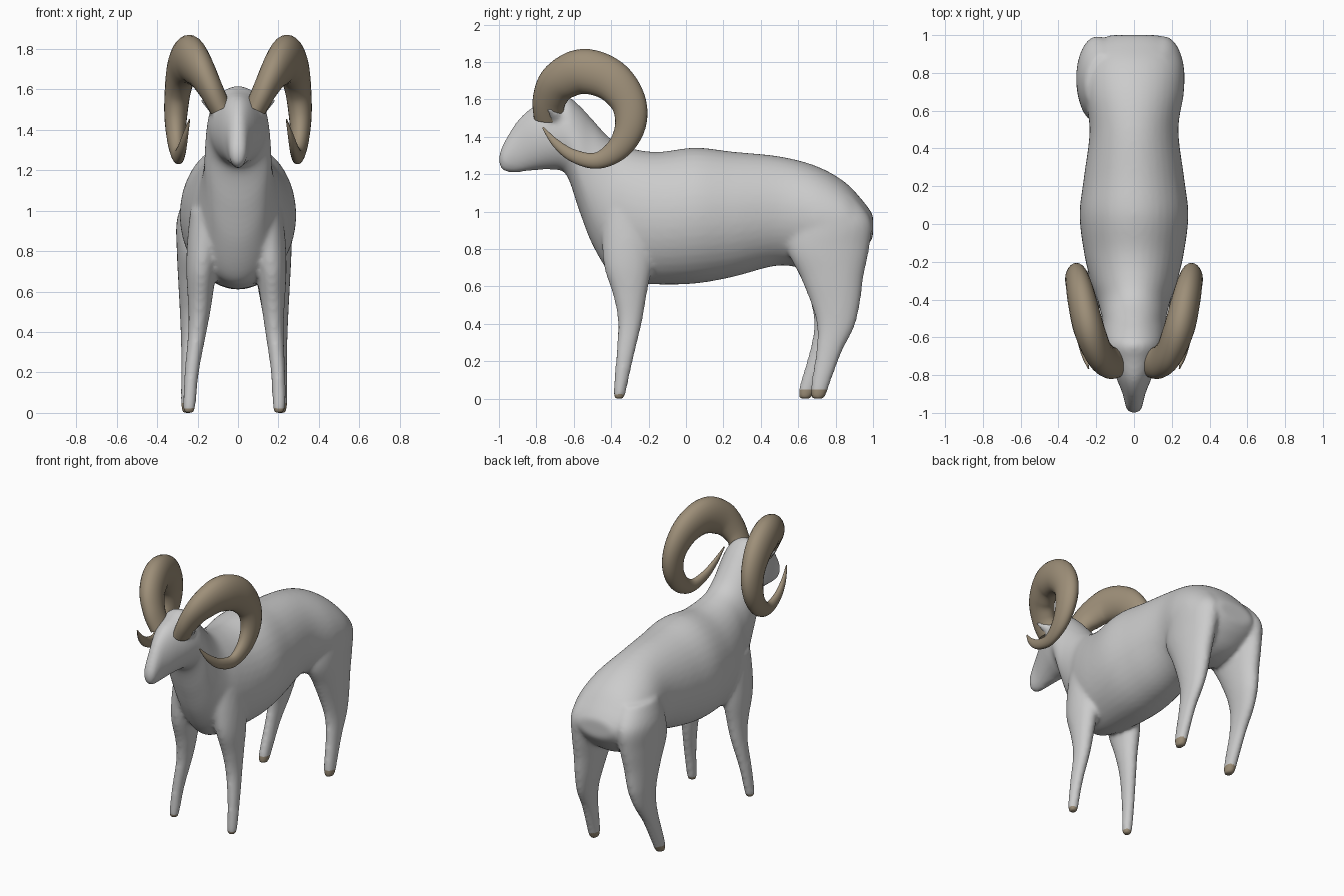
import bpy, bmesh, math
from mathutils import Vector

if "Cube" in bpy.data.objects:
    bpy.data.objects.remove(bpy.data.objects["Cube"])


def material(name, rgb):
    m = bpy.data.materials.new(name)
    m.diffuse_color = (*rgb, 1)
    m.use_nodes = True
    m.node_tree.nodes["Principled BSDF"].inputs["Base Color"].default_value = m.diffuse_color
    return m


def smooth_rows(rows, n=5):
    """Catmull-Rom interpolation between rows of numbers."""
    out = []
    for i in range(len(rows) - 1):
        a, b, c, d = (rows[max(i - 1, 0)], rows[i], rows[i + 1],
                      rows[min(i + 2, len(rows) - 1)])
        for k in range(n):
            t = k / n
            out.append([0.5 * (2 * q + (r - p) * t + (2 * p - 5 * q + 4 * r - s) * t * t
                               + (3 * q - p - 3 * r + s) * t ** 3)
                        for p, q, r, s in zip(a, b, c, d)])
    return out + [list(rows[-1])]


def loft(bm, rings, sides=28):
    """Skin ellipses given as (centre, half axis, half axis)."""
    loops = []
    for c, u, v in rings:
        angles = [2 * math.pi * k / sides for k in range(sides)]
        loops.append([bm.verts.new(c + u * math.cos(a) + v * math.sin(a)) for a in angles])
    faces = [bm.faces.new(loops[0]), bm.faces.new(loops[-1])]
    for p, q in zip(loops, loops[1:]):
        for k in range(sides):
            j = (k + 1) % sides
            faces.append(bm.faces.new((p[k], p[j], q[j], q[k])))
    bmesh.ops.recalc_face_normals(bm, faces=faces)


def make_object(name, bm, mats):
    me = bpy.data.meshes.new(name)
    bm.to_mesh(me)
    bm.free()
    for m in mats:
        me.materials.append(m)
    me.polygons.foreach_set("use_smooth", [True] * len(me.polygons))
    ob = bpy.data.objects.new(name, me)
    bpy.context.collection.objects.link(ob)
    return ob


wool = material("light grey coat", (0.6, 0.6, 0.6))
horn_tan = material("horn tan", (0.34, 0.275, 0.19))

X, Y, Z = Vector((1, 0, 0)), Vector((0, 1, 0)), Vector((0, 0, 1))

# Head, neck and trunk: y, bottom z, top z, half width
trunk = [(-1.0, 1.25, 1.30, .022), (-.972, 1.212, 1.37, .043), (-.9, 1.207, 1.485, .06),
         (-.82, 1.217, 1.555, .092), (-.72, 1.222, 1.59, .13), (-.64, 1.195, 1.615, .152),
         (-.57, 1.0, 1.565, .165), (-.5, .82, 1.49, .17), (-.4, .66, 1.385, .195),
         (-.3, .62, 1.338, .23), (-.15, .608, 1.317, .265), (.05, .613, 1.34, .288),
         (.25, .648, 1.318, .265), (.5, .71, 1.293, .235), (.7, .68, 1.24, .265),
         (.85, .71, 1.155, .26), (.95, .79, 1.05, .21), (1.0, .86, .98, .13)]
# Legs: z, y, x, half depth, half width
front_leg = [(1.0, -.30, .13, .15, .09), (.85, -.31, .15, .14, .085), (.7, -.31, .165, .128, .075),
             (.55, -.30, .172, .09, .06), (.4, -.30, .18, .064, .046), (.2, -.33, .198, .046, .036),
             (.03, -.355, .203, .034, .032), (-.004, -.357, .203, .026, .024)]
hind_leg = [(1.08, .74, .12, .16, .10), (.95, .775, .15, .215, .115), (.8, .76, .165, .22, .10),
            (.65, .78, .175, .17, .083), (.5, .80, .185, .13, .065), (.38, .80, .195, .10, .05),
            (.25, .765, .203, .07, .04), (.1, .725, .208, .053, .037), (.03, .71, .21, .044, .034),
            (-.004, .705, .21, .034, .026)]

bm = bmesh.new()
loft(bm, [(Vector((0, y, (lo + hi) / 2)), X * w, Z * (hi - lo) / 2)
          for y, lo, hi, w in smooth_rows(trunk)], 40)
for side in (1, -1):
    for rows, spread, step in ((front_leg, .04, 0), (hind_leg, .038, .07)):
        rings = []
        for z, y, x, ry, rx in smooth_rows(rows):
            low = min(1, max(0, 1 - z / .5))          # left legs stand slightly apart
            if side < 0:
                y -= step * low
                x += spread if step else spread * (.4 + .6 * low)
            rings.append((Vector((side * x, y, z)), X * rx, Y * ry))
        loft(bm, rings)
    # Small ears tucked under the horns
    loft(bm, [(Vector((side * x, y, z)), Y * r, Z * r * .8)
              for x, y, z, r in ((.08, -.68, 1.49, .045), (.14, -.70, 1.51, .035),
                                 (.185, -.735, 1.545, .012))], 12)
draft = make_object("body_draft", bm, [])

# Fuse the parts into one smooth skin
mod = draft.modifiers.new("fuse", 'REMESH')
mod.mode = 'VOXEL'
mod.voxel_size = .013
mod = draft.modifiers.new("soften", 'SMOOTH')
mod.factor = .5
mod.iterations = 10
graph = bpy.context.evaluated_depsgraph_get()
fused = bmesh.new()
fused.from_mesh(bpy.data.meshes.new_from_object(draft.evaluated_get(graph)))
bpy.data.objects.remove(draft)
base = min(v.co.z for v in fused.verts)
for v in fused.verts:
    v.co.z -= base
# Hooves: the lowest faces of each foot
for f in fused.faces:
    c = f.calc_center_median()
    f.material_index = 1 if c.z < (.045 if c.y > 0 else .024) else 0
make_object("body", fused, [wool, horn_tan])

# Curled horns: x, y, z, radius
curl = [(.085, -.735, 1.50, .078), (.135, -.73, 1.60, .09), (.19, -.675, 1.695, .108),
        (.24, -.55, 1.75, .12), (.275, -.405, 1.705, .112), (.298, -.31, 1.59, .095),
        (.308, -.298, 1.46, .082), (.305, -.36, 1.34, .064), (.295, -.475, 1.273, .044),
        (.28, -.60, 1.298, .034), (.262, -.695, 1.365, .022), (.24, -.765, 1.45, .005)]
pts = smooth_rows(curl, 6)
for side, label in ((1, "right_horn"), (-1, "left_horn")):
    rings = []
    for i, (x, y, z, r) in enumerate(pts):
        a, b = pts[max(i - 1, 0)], pts[min(i + 1, len(pts) - 1)]
        t = Vector((side * (b[0] - a[0]), b[1] - a[1], b[2] - a[2])).normalized()
        across = (X - t * t.x).normalized()
        rings.append((Vector((side * x, y, z)), across * r * .68, t.cross(across) * r))
    bm = bmesh.new()
    loft(bm, rings, 24)
    horn = make_object(label, bm, [horn_tan])
    for end in horn.data.polygons[:2]:
        end.use_smooth = False
